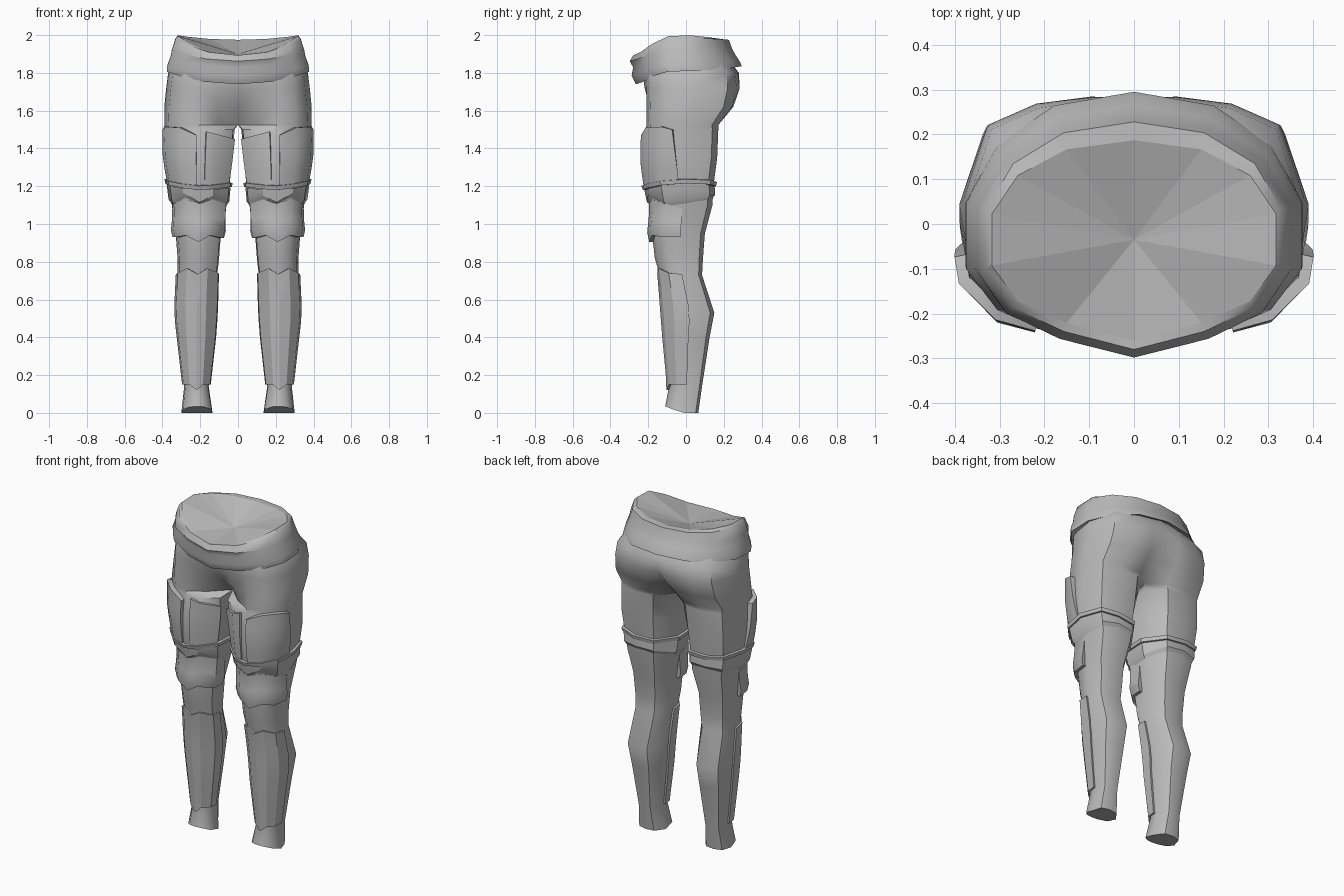
import bpy, math

if "Cube" in bpy.data.objects:
    bpy.data.objects.remove(bpy.data.objects["Cube"])

mat = bpy.data.materials.new("plain grey")
mat.diffuse_color = (0.5, 0.5, 0.5, 1)
mat.use_nodes = True
mat.node_tree.nodes["Principled BSDF"].inputs["Base Color"].default_value = mat.diffuse_color


def make(name, verts, faces, mirror=True, angle=32):
    me = bpy.data.meshes.new(name)
    me.from_pydata(verts, [], faces)
    me.materials.append(mat)
    ob = bpy.data.objects.new(name, me)
    bpy.context.collection.objects.link(ob)
    bpy.ops.object.select_all(action='DESELECT')
    ob.select_set(True)
    bpy.context.view_layer.objects.active = ob
    bpy.ops.object.mode_set(mode='EDIT')
    bpy.ops.mesh.select_all(action='SELECT')
    bpy.ops.mesh.normals_make_consistent(inside=False)
    bpy.ops.object.mode_set(mode='OBJECT')
    bpy.ops.object.shade_smooth_by_angle(angle=math.radians(angle))
    if mirror:
        ob.modifiers.new("mirror", 'MIRROR')
    return ob


# Cross-section outlines: round leg and half pelvis, starting at the inner front
LEG = [(-.95, -.5), (-.45, -.92), (0, -1), (.5, -.88), (.9, -.5),
       (1, .15), (.78, .84), (.2, 1), (-.5, .93), (-1, .3)]
HIP = [(-1, -1), (-.5, -.95), (.1, -.9), (.55, -.82), (.87, -.5),
       (1, .1), (.72, .72), (.15, .9), (-.5, .96), (-1, 1)]
N = len(LEG)

# z, inner x, outer x, front y, back y, pelvis blend, inner front y, inner back y
RINGS = [
    (0, .135, .30, -.11, .065, 0), (.14, .155, .285, -.09, .085, 0),
    (.4, .125, .315, -.115, .125, 0), (.53, .115, .33, -.125, .15, 0),
    (.73, .11, .32, -.14, .085, 0), (.82, .10, .32, -.165, .09, 0),
    (.95, .09, .33, -.18, .10, 0), (1.1, .06, .35, -.19, .14, 0),
    (1.2, .045, .37, -.22, .145, 0), (1.35, .03, .385, -.225, .165, 0),
    (1.5, .018, .385, -.215, .175, .2), (1.525, 0, .39, -.218, .18, .4, -.05, .1),
    (1.62, 0, .39, -.228, .262, .8, -.145, .19), (1.72, 0, .38, -.235, .295, 1, -.215, .275),
    (1.8, 0, .37, -.24, .285, 1, -.235, .28), (1.88, 0, .32, -.21, .22, 1, -.21, .22)]


def ring(r):
    z, x0, x1, y0, y1, d = r[:6]
    pts = []
    for i, (a, b) in enumerate(zip(LEG, HIP)):
        fx, fy = a[0] + (b[0] - a[0]) * d, a[1] + (b[1] - a[1]) * d
        x = (x0 + x1) / 2 + fx * (x1 - x0) / 2
        y = (y0 + y1) / 2 + fy * (y1 - y0) / 2
        if len(r) > 6:
            if i in (0, N - 1):
                x, y = 0, r[6] if i == 0 else r[7]
            elif i == 1:
                y += (r[6] - y) * .35
        pts.append((x, y, z + (.035 * max(0, -fy) if z == 0 else 0)))
    return pts


LOFT = [ring(r) for r in RINGS]


def surface(t, z, off):
    """Point on the leg at outline position t and height z, pushed outwards."""
    k = max(i for i in range(len(RINGS) - 1) if RINGS[i][0] <= z)
    f = (z - RINGS[k][0]) / (RINGS[k + 1][0] - RINGS[k][0])
    i, u = math.floor(t), t - math.floor(t)

    def mix(a, b, w):
        return [p + (q - p) * w for p, q in zip(a, b)]
    row = [mix(LOFT[k][j % N], LOFT[k + 1][j % N], f) for j in range(N)]
    x, y, _ = mix(row[i % N], row[(i + 1) % N], u)
    cx, cy = (sum(p[j] for p in row) / N for j in (0, 1))
    l = math.hypot(x - cx, y - cy)
    return (x + (x - cx) / l * off, y + (y - cy) / l * off, z)


def plate(name, ts, bot, top, offs, rows=5, slant=0, angle=36):
    """Thick panel on the leg; bot and top give heights per column."""
    m = len(ts)
    verts, faces = [], []
    for layer in (0, 1):
        for r in range(rows):
            w = r / (rows - 1)
            s = w * (len(offs) - 1)
            k = min(int(s), len(offs) - 2)
            o = offs[k] + (offs[k + 1] - offs[k]) * (s - k)
            for c, (t, b, h) in enumerate(zip(ts, bot, top)):
                t -= slant * w if c == m - 1 else 0
                verts.append(surface(t, b + (h - b) * w, -.012 if layer else o))
    L = rows * m
    for r in range(rows - 1):
        for c in range(m - 1):
            q = [r * m + c, r * m + c + 1, (r + 1) * m + c + 1, (r + 1) * m + c]
            faces += [q, [v + L for v in reversed(q)]]
        for c in (0, m - 1):
            a, b = r * m + c, (r + 1) * m + c
            faces.append([a, b, b + L, a + L])
    for r in (0, rows - 1):
        for c in range(m - 1):
            a = r * m + c
            faces.append([a, a + 1, a + 1 + L, a + L])
    make(name, verts, faces, angle=angle)


def cuff(name, rows):
    """Closed band round the leg; each row is (z per outline point, offset)."""
    verts = [surface(i, zs[i], o) for zs, o in rows for i in range(N)]
    faces = [[r * N + i, r * N + (i + 1) % N, (r + 1) * N + (i + 1) % N, (r + 1) * N + i]
             for r in range(len(rows) - 1) for i in range(N)]
    make(name, verts, faces)


# Trouser legs and hips
verts = [p for row in LOFT for p in row]
faces = [list(range(N))]
for r in range(len(LOFT) - 1):
    for i in range(N):
        q = [r * N + i, r * N + (i + 1) % N, (r + 1) * N + (i + 1) % N, (r + 1) * N + i]
        if any(verts[v][0] > 1e-4 for v in q):
            faces.append(q)
make("trousers", verts, faces, angle=42)

# Thigh panels
plate("outer_thigh_panel", [2.15, 3, 4, 4.75], [1.2, 1.2, 1.21, 1.22],
      [1.47, 1.51, 1.515, 1.5], [.008, .018, .024, .028], slant=.35)
plate("inner_thigh_panel", [0, 1, 1.6], [1.2, 1.2, 1.2], [1.45, 1.475, 1.49], [.006, .012, .016])

# Strap and gathered folds above the knee
base = [1.195, 1.185, 1.18, 1.19, 1.205, 1.215, 1.21, 1.2, 1.195, 1.195]
cuff("thigh_strap", [(base, -.01), (base, .014),
                     ([z + .022 for z in base], .016), ([z + .026 for z in base], -.01)])
low = [1.09, 1.12, 1.1, 1.13, 1.09, 1.1, 1.12, 1.13, 1.12, 1.09]
mid = [1.12, 1.15, 1.115, 1.165, 1.125, 1.13, 1.15, 1.155, 1.15, 1.12]
cuff("knee_folds", [(low, -.005), (mid, .012), ([z - .003 for z in base], .007)])

# Knee pad and shin guard
cols = [-.6, 0, 1, 2, 3, 4, 4.85]
plate("knee_pad", cols, [.925, .925, .94, .905, .94, .93, .93],
      [1.08, 1.12, 1.13, 1.11, 1.13, 1.11, 1.08], [.02, .025, .016, .008, .003], angle=42)
plate("shin_guard", cols, [.15, .15, .15, .12, .15, .15, .15],
      [.735, .74, .765, .735, .765, .74, .735], [.011] * 2, 8, angle=26)

# Waistband: half width, front y, back y, heights at front, side and back
BAND = [(.35, -.24, .26, 1.76, 1.82, 1.85), (.385, -.265, .295, 1.74, 1.81, 1.835),
        (.383, -.288, .288, 1.785, 1.84, 1.855), (.366, -.28, .265, 1.83, 1.885, 1.89),
        (.358, -.298, .245, 1.862, 1.925, 1.925), (.338, -.28, .228, 1.893, 1.985, 1.975),
        (.325, -.26, .187, 1.89, 2.0, 1.975)]
M = 14
verts, faces = [], []
for row, (rx, yf, yb, zf, zs, zb) in enumerate(BAND):
    for i in range(M):
        a = 2 * math.pi * i / M + math.pi / 2
        c, s = math.cos(a), math.sin(a)
        x = math.copysign(abs(c) ** .92, c) * rx
        cy = -.03
        if s > 0:
            y = cy + s ** .95 * (yb - cy)
        else:
            # Blunt front with a slight point on the centre line
            y = yf if s < -.99 else cy + abs(s) ** .8 * (yf + .022 - cy)
        verts.append((x, y, zs + ((zb if s > 0 else zf) - zs) * s * s))
for r in range(len(BAND) - 1):
    for i in range(M):
        j = (i + 1) % M
        faces.append([r * M + i, r * M + j, (r + 1) * M + j, (r + 1) * M + i])
make("waistband", verts, faces, mirror=False, angle=38)

# Sunken fan closing the waist
fan = verts[-M:] + [(0, -.035, 1.9)]
make("waist_cap", fan, [[i, (i + 1) % M, M] for i in range(M)], mirror=False, angle=3)
